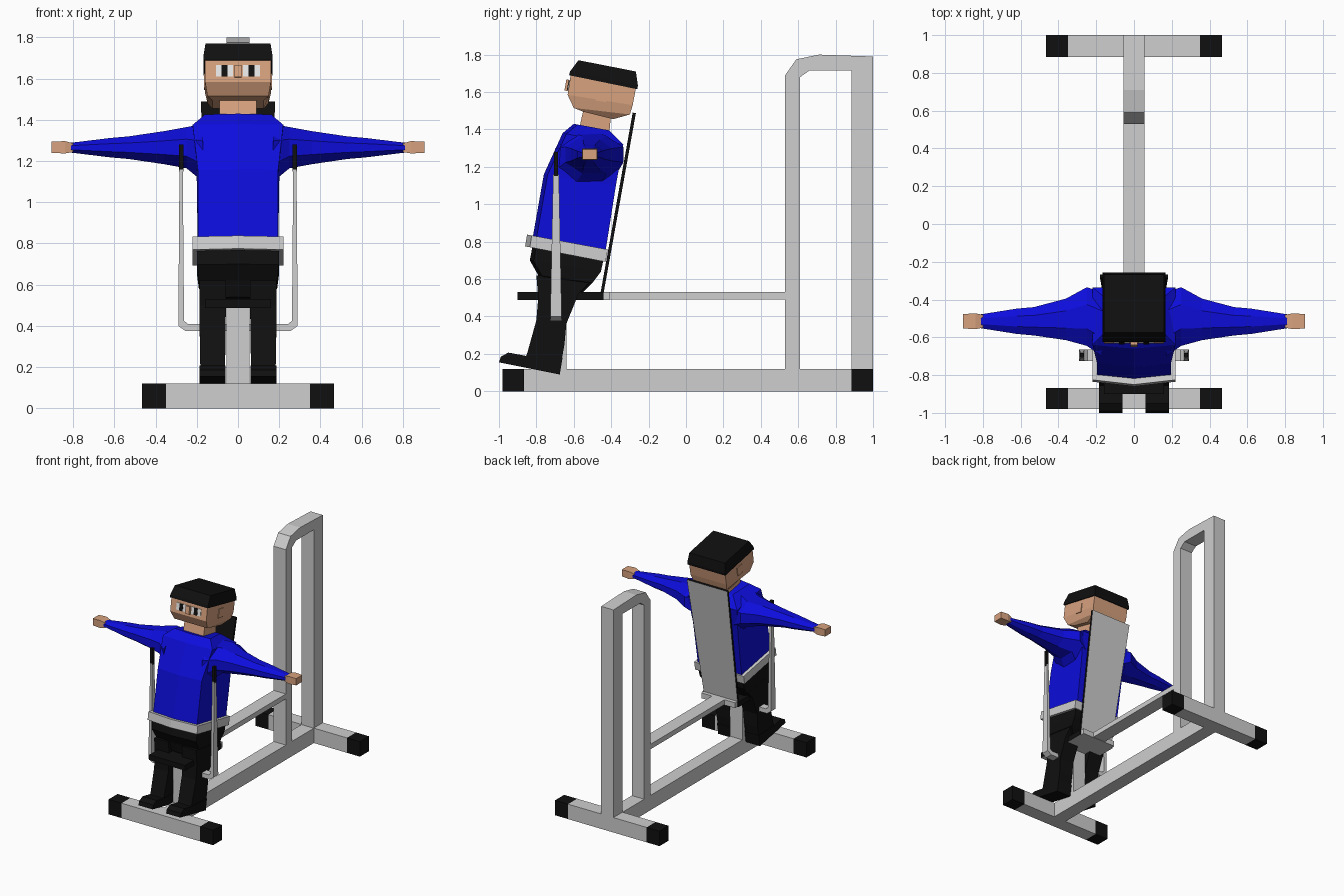
import bpy, bmesh, math
from mathutils import Matrix, Vector

old = bpy.data.objects.get("Cube")
if old:
    bpy.data.objects.remove(old, do_unlink=True)


def material(name, r, g, b):
    m = bpy.data.materials.new(name)
    m.use_nodes = True
    m.diffuse_color = (r, g, b, 1)
    bsdf = m.node_tree.nodes["Principled BSDF"]
    bsdf.inputs["Base Color"].default_value = (r, g, b, 1)
    bsdf.inputs["Roughness"].default_value = 0.8
    return m


GREY = material("light_grey", 0.62, 0.62, 0.62)
BLACK = material("black", 0.005, 0.005, 0.005)
BLUE = material("blue_cloth", 0.004, 0.004, 0.72)
SKIN = material("skin", 0.68, 0.36, 0.21)
WHITE = material("eye_white", 0.85, 0.85, 0.85)


def rings_object(name, rings, mat, second=None, rule=None):
    """Skin a list of equal-length point rings and close both ends."""
    bm = bmesh.new()
    loops = [[bm.verts.new(p) for p in ring] for ring in rings]
    n = len(loops[0])
    for a, b in zip(loops, loops[1:]):
        for i in range(n):
            j = (i + 1) % n
            bm.faces.new((a[i], a[j], b[j], b[i]))
    bm.faces.new(loops[0])
    bm.faces.new(loops[-1])
    bmesh.ops.recalc_face_normals(bm, faces=bm.faces)
    if second:
        for f in bm.faces:
            f.material_index = int(rule(f.normal))
    me = bpy.data.meshes.new(name)
    bm.to_mesh(me)
    bm.free()
    me.materials.append(mat)
    if second:
        me.materials.append(second)
    ob = bpy.data.objects.new(name, me)
    bpy.context.scene.collection.objects.link(ob)
    return ob


def box(name, x, y, z, mat, tilt=0, **kw):
    """Box from three (low, high) ranges, optionally leaned back."""
    c = Vector((sum(x), sum(y), sum(z))) / 2
    rot = Matrix.Rotation(-tilt, 3, 'X')
    rings = [[c + rot @ (Vector((u, v, w)) - c)
              for u, v in ((x[0], y[0]), (x[1], y[0]), (x[1], y[1]), (x[0], y[1]))]
             for w in z]
    return rings_object(name, rings, mat, **kw)


def prism(name, profile, x, mat):
    """Side profile of (y, z) points extruded across x."""
    return rings_object(name, [[(u, y, z) for y, z in profile] for u in x], mat)


def body(name, sections, mat, cx=0, bulge=0, **kw):
    """Sections: front y, z, back y, z, front half width, back half width."""
    rings = []
    for yf, zf, yb, zb, wf, wb in sections:
        k = bulge / (yb - yf)
        ye, ze = yf + (yb - yf) * k, zf + (zb - zf) * k
        rings.append([(cx + wf, ye, ze), (cx, yf, zf), (cx - wf, ye, ze),
                      (cx - wb, yb, zb), (cx + wb, yb, zb)])
    return rings_object(name, rings, mat, **kw)


def limb(name, sections, sides, side, mat):
    """Sections along x: x, centre y, centre z, y radius, z radius."""
    k = 1 / math.cos(math.pi / sides)
    angles = [(i + 0.5) * math.tau / sides for i in range(sides)]
    rings = [[(side * x, cy + ry * k * math.cos(a), cz + rz * k * math.sin(a))
              for a in angles] for x, cy, cz, ry, rz in sections]
    return rings_object(name, rings, mat)


SIDES = (("left", 1), ("right", -1))
LEAN = math.radians(10)
BAR = (-0.055, 0.055)


def span(s, a, b):
    return tuple(sorted((s * a, s * b)))


# Frame
box("base_beam", BAR, (-0.87, 0.885), (0, 0.119), GREY)
for end, y in (("front", (-0.98, -0.867)), ("rear", (0.885, 1.0))):
    box(end + "_foot_bar", (-0.35, 0.35), y, (0, 0.12), GREY)
    for label, s in SIDES:
        box(f"{end}_{label}_end_cap", span(s, 0.35, 0.465), y, (0, 0.12), BLACK)
prism("upright_frame", [(0.53, 0.115), (0.53, 1.69), (0.59, 1.775), (0.71, 1.8),
                        (1.0, 1.79), (1.0, 0.115), (0.885, 0.115), (0.885, 1.715),
                        (0.66, 1.715), (0.61, 1.68), (0.61, 0.115)], BAR, GREY)
box("middle_bar", BAR, (-0.42, 0.535), (0.49, 0.53), GREY)
box("seat_post", BAR, (-0.75, -0.64), (0.11, 0.49), GREY)

# Seat and backrest
box("seat", (-0.16, 0.16), (-0.9, -0.44), (0.487, 0.53), BLACK,
    second=GREY, rule=lambda n: n.z < -0.5)
box("seat_rear_edge", (-0.15, 0.15), (-0.44, -0.41), (0.487, 0.53), GREY)
body("backrest", [(-0.458, 0.52, -0.442, 0.517, 0.15, 0.15),
                  (-0.285, 1.49, -0.268, 1.487, 0.18, 0.18)], BLACK,
     second=GREY, rule=lambda n: n.y > 0.5)

# Handles, slimmer towards the grips
handle = [(0, 0.375), (0.255, 0.375), (0.29, 0.4), (0.284, 1.16),
          (0.268, 1.16), (0.262, 0.425), (0.245, 0.41), (0, 0.41)]
for label, s in SIDES:
    rings = [[(s * x, -0.695 + d * (0.031 - 0.02 * (z - 0.375)), z) for x, z in handle]
             for d in (-1, 1)]
    rings_object(label + "_handle", rings, GREY)
    box(label + "_grip", span(s, 0.265, 0.287), (-0.706, -0.684), (1.15, 1.28), BLACK)

# Torso and belt
body("torso", [(-0.82, 0.82, -0.43, 0.75, 0.195, 0.195),
               (-0.76, 1.16, -0.375, 1.1, 0.195, 0.2),
               (-0.66, 1.38, -0.335, 1.32, 0.22, 0.22),
               (-0.6, 1.43, -0.41, 1.395, 0.16, 0.13)], BLUE, bulge=0.02)
body("belt", [(-0.86, 0.775, -0.43, 0.692, 0.22, 0.22),
              (-0.85, 0.838, -0.418, 0.758, 0.22, 0.22)], GREY, bulge=0.025)
body("hips", [(-0.82, 0.78, -0.44, 0.71, 0.2, 0.2),
              (-0.835, 0.7, -0.455, 0.64, 0.198, 0.198),
              (-0.79, 0.62, -0.5, 0.58, 0.19, 0.19),
              (-0.77, 0.54, -0.57, 0.51, 0.12, 0.12)], BLACK, bulge=0.02)

# Limbs
for label, s in SIDES:
    limb(label + "_arm", [(0.17, -0.53, 1.24, 0.17, 0.14), (0.25, -0.49, 1.265, 0.155, 0.1),
                          (0.36, -0.505, 1.265, 0.11, 0.08), (0.53, -0.515, 1.265, 0.075, 0.055),
                          (0.62, -0.515, 1.265, 0.067, 0.047),
                          (0.81, -0.515, 1.265, 0.037, 0.024)], 8, s, BLUE)
    limb(label + "_hand", [(0.8, -0.515, 1.265, 0.034, 0.021), (0.84, -0.515, 1.267, 0.042, 0.03),
                           (0.905, -0.515, 1.267, 0.038, 0.027)], 4, s, SKIN)
    body(label + "_leg", [(-0.8, 0.62, -0.5, 0.6, 0.064, 0.064),
                          (-0.79, 0.5, -0.575, 0.52, 0.064, 0.064),
                          (-0.8, 0.38, -0.64, 0.36, 0.063, 0.063),
                          (-0.85, 0.2, -0.65, 0.25, 0.06, 0.06),
                          (-0.87, 0.16, -0.675, 0.11, 0.06, 0.06)], BLACK, cx=s * 0.123)
    prism(label + "_shoe", [(-1.0, 0.155), (-0.99, 0.185), (-0.95, 0.207), (-0.86, 0.19),
                            (-0.66, 0.18), (-0.675, 0.09)], span(s, 0.06, 0.186), BLACK)

# Head
body("neck", [(-0.57, 1.41, -0.41, 1.38, 0.09, 0.09),
              (-0.545, 1.52, -0.4, 1.49, 0.09, 0.09)], SKIN)
body("head", [(-0.55, 1.495, -0.39, 1.455, 0.125, 0.125),
              (-0.6, 1.515, -0.3, 1.48, 0.148, 0.148),
              (-0.633, 1.585, -0.285, 1.53, 0.16, 0.16),
              (-0.616, 1.695, -0.268, 1.62, 0.16, 0.16)], SKIN)
body("hair", [(-0.625, 1.69, -0.26, 1.615, 0.168, 0.168),
              (-0.62, 1.71, -0.257, 1.635, 0.168, 0.168),
              (-0.575, 1.77, -0.268, 1.71, 0.158, 0.158)], BLACK)
box("nose", (-0.018, 0.018), (-0.645, -0.61), (1.605, 1.665), SKIN, tilt=LEAN)
for label, s in SIDES:
    box(label + "_eye", span(s, 0.025, 0.108), (-0.629, -0.621), (1.61, 1.665), WHITE, tilt=LEAN)
    box(label + "_pupil", span(s, 0.05, 0.08), (-0.632, -0.623), (1.61, 1.665), BLACK, tilt=LEAN)
    box(label + "_ear", span(s, 0.157, 0.165), (-0.48, -0.42), (1.55, 1.62), SKIN, tilt=LEAN)
